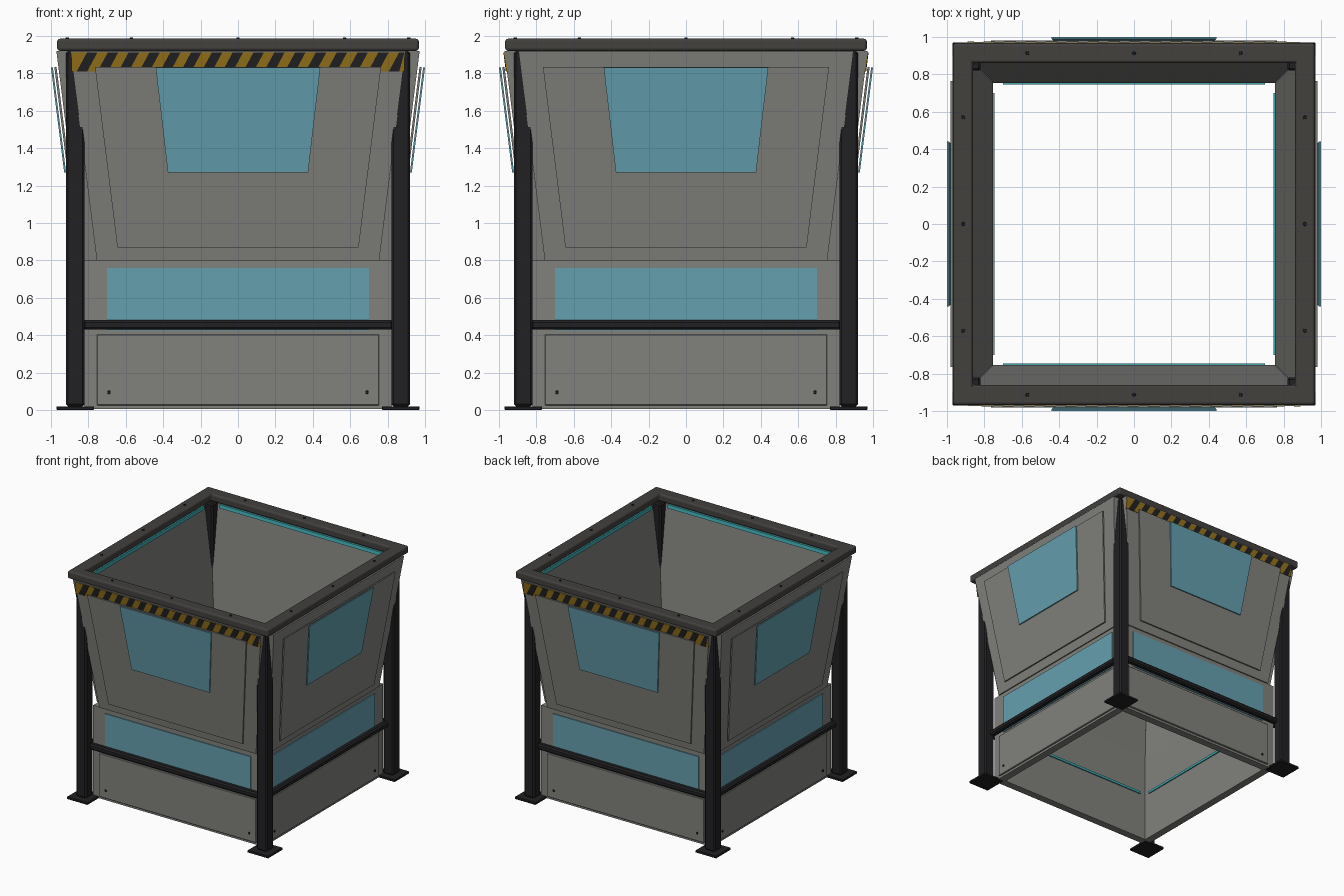
import bpy, bmesh, math
from mathutils import Matrix, Vector

if "Cube" in bpy.data.objects:
    bpy.data.objects.remove(bpy.data.objects["Cube"])

SIDES = [("front", 0), ("right", 90), ("back", 180), ("left", 270)]
SLOPE = 0.126          # outward lean of the flared upper walls
Z_FLARE = 0.80


def material(name, rgb):
    m = bpy.data.materials.new(name)
    m.diffuse_color = (*rgb, 1)
    m.use_nodes = True
    m.node_tree.nodes["Principled BSDF"].inputs["Base Color"].default_value = m.diffuse_color
    return m


GLASS = material("blue_glass", (0.13, 0.35, 0.43))
GLOW = material("teal_strip", (0.05, 0.42, 0.46))
BLACK = material("black_steel", (0.015, 0.015, 0.017))
DARK = material("dark_rim", (0.055, 0.052, 0.048))
YELLOW = material("hazard_yellow", (0.30, 0.17, 0.01))
GREY = material("panel_grey", (0.22, 0.22, 0.205))


def finish(name, bm, mat, angle=0, bevel=0, segments=1):
    bmesh.ops.recalc_face_normals(bm, faces=bm.faces)
    me = bpy.data.meshes.new(name)
    bm.to_mesh(me)
    bm.free()
    ob = bpy.data.objects.new(name, me)
    bpy.context.collection.objects.link(ob)
    ob.matrix_world = Matrix.Rotation(math.radians(angle), 4, 'Z')
    me.materials.append(mat)
    if bevel:
        b = ob.modifiers.new("bevel", 'BEVEL')
        b.width, b.segments, b.limit_method = bevel, segments, 'ANGLE'
    return ob


def prism(bm, outline, near, far, slope=0.0):
    """Extrude an (x, z) outline along -y; the slab leans outward by slope."""
    rings = [[bm.verts.new((x, -(d + slope * (z - Z_FLARE)), z)) for x, z in outline]
             for d in (near, far)]
    bm.faces.new(rings[0])
    bm.faces.new(rings[1][::-1])
    n = len(outline)
    for i in range(n):
        j = (i + 1) % n
        bm.faces.new((rings[0][i], rings[0][j], rings[1][j], rings[1][i]))


def slab(name, outline, near, far, mat, angle, slope=0.0, bevel=0):
    bm = bmesh.new()
    prism(bm, outline, near, far, slope)
    return finish(name, bm, mat, angle, bevel)


def trapezoid(z0, w0, z1, w1):
    return [(-w0, z0), (w0, z0), (w1, z1), (-w1, z1)]


def box(name, center, size, mat, angle=0, bevel=0, segments=1):
    bm = bmesh.new()
    bmesh.ops.create_cube(bm, size=1, matrix=Matrix.Translation(center) @ Matrix.Diagonal((*size, 1)))
    return finish(name, bm, mat, angle, bevel, segments)


def square_ring(name, inner, outer, z0, z1, mat, bevel=0, segments=1):
    bm = bmesh.new()
    loops = []
    for r, z in ((inner, z0), (outer, z0), (outer, z1), (inner, z1)):
        loops.append([bm.verts.new((sx * r, sy * r, z)) for sx, sy in ((-1, -1), (1, -1), (1, 1), (-1, 1))])
    for a in range(4):
        for i in range(4):
            j, b = (i + 1) % 4, (a + 1) % 4
            bm.faces.new((loops[a][i], loops[a][j], loops[b][j], loops[b][i]))
    return finish(name, bm, mat, 0, bevel, segments)


def bolts(name, points, axis, radius, height, angle):
    bm = bmesh.new()
    rot = Vector((0, 0, 1)).rotation_difference(Vector(axis)).to_matrix().to_4x4()
    for p in points:
        bmesh.ops.create_cone(bm, cap_ends=True, segments=10, radius1=radius, radius2=radius * 0.8,
                              depth=height, matrix=Matrix.Translation(p) @ rot)
    return finish(name, bm, BLACK, angle)


# Lower box and top rim
square_ring("lower_box", 0.755, 0.82, 0.005, Z_FLARE, GREY)
square_ring("top_rim", 0.86, 0.967, 1.92, 1.985, DARK, 0.015, 3)

for side, ang in SIDES:
    # Corner post and foot plate
    box(side + "_post", (-0.87, -0.87, 0.97), (0.1, 0.1, 1.9), BLACK, ang, 0.012)
    box(side + "_foot_plate", (-0.87, -0.87, 0.01), (0.2, 0.2, 0.02), BLACK, ang, 0.003)

    # Lower wall: kick plate, window, rail, bolts, inner strip
    slab(side + "_kick_plate", trapezoid(0.025, 0.755, 0.405, 0.755), 0.815, 0.832, GREY, ang, bevel=0.004)
    slab(side + "_lower_window", trapezoid(0.425, 0.70, 0.76, 0.70), 0.81, 0.828, GLASS, ang)
    box(side + "_rail", (0, -0.845, 0.455), (1.66, 0.05, 0.05), BLACK, ang, 0.012)
    bolts(side + "_plate_bolts", [(sx * 0.69, -0.834, 0.095) for sx in (-1, 1)], (0, -1, 0), 0.01, 0.012, ang)
    slab(side + "_lower_inner_strip", trapezoid(0.42, 0.70, 0.44, 0.70), 0.745, 0.76, GLOW, ang)

    # Flared upper wall: slab, raised plate, window, inner strip
    slab(side + "_flared_wall", trapezoid(Z_FLARE, 0.755, 1.92, 0.896), 0.755, 0.83, GREY, ang, SLOPE)
    slab(side + "_raised_plate", trapezoid(0.87, 0.645, 1.835, 0.765), 0.840, 0.852, GREY, ang, SLOPE)
    slab(side + "_upper_window", trapezoid(1.27, 0.375, 1.83, 0.44), 0.860, 0.870, GLASS, ang, SLOPE)
    slab(side + "_upper_inner_strip", trapezoid(1.875, 0.79, 1.905, 0.79), 0.738, 0.76, GLOW, ang, SLOPE)

    # Rim bolts
    bolts(side + "_rim_bolts", [(x, -0.913, 1.986) for x in (-0.57, 0, 0.57)], (0, 0, 1), 0.011, 0.01, ang)

# Hazard bands on the front and back
Z0, Z1, HALF, COUNT, LEAN = 1.81, 1.912, 0.89, 16, 0.055
for side, ang in SIDES[::2]:
    slab(side + "_hazard_band", trapezoid(Z0, HALF, Z1, HALF), 0.826, 0.834, YELLOW, ang, SLOPE)
    bm = bmesh.new()
    pitch = 2 * HALF / COUNT
    for i in range(COUNT):
        x = -HALF + (i + 0.25) * pitch
        clip = lambda v: min(v, HALF)
        prism(bm, [(x, Z0), (clip(x + pitch / 2), Z0), (clip(x + LEAN + pitch / 2), Z1), (clip(x + LEAN), Z1)],
              0.828, 0.836, SLOPE)
    finish(side + "_hazard_stripes", bm, BLACK, ang)
